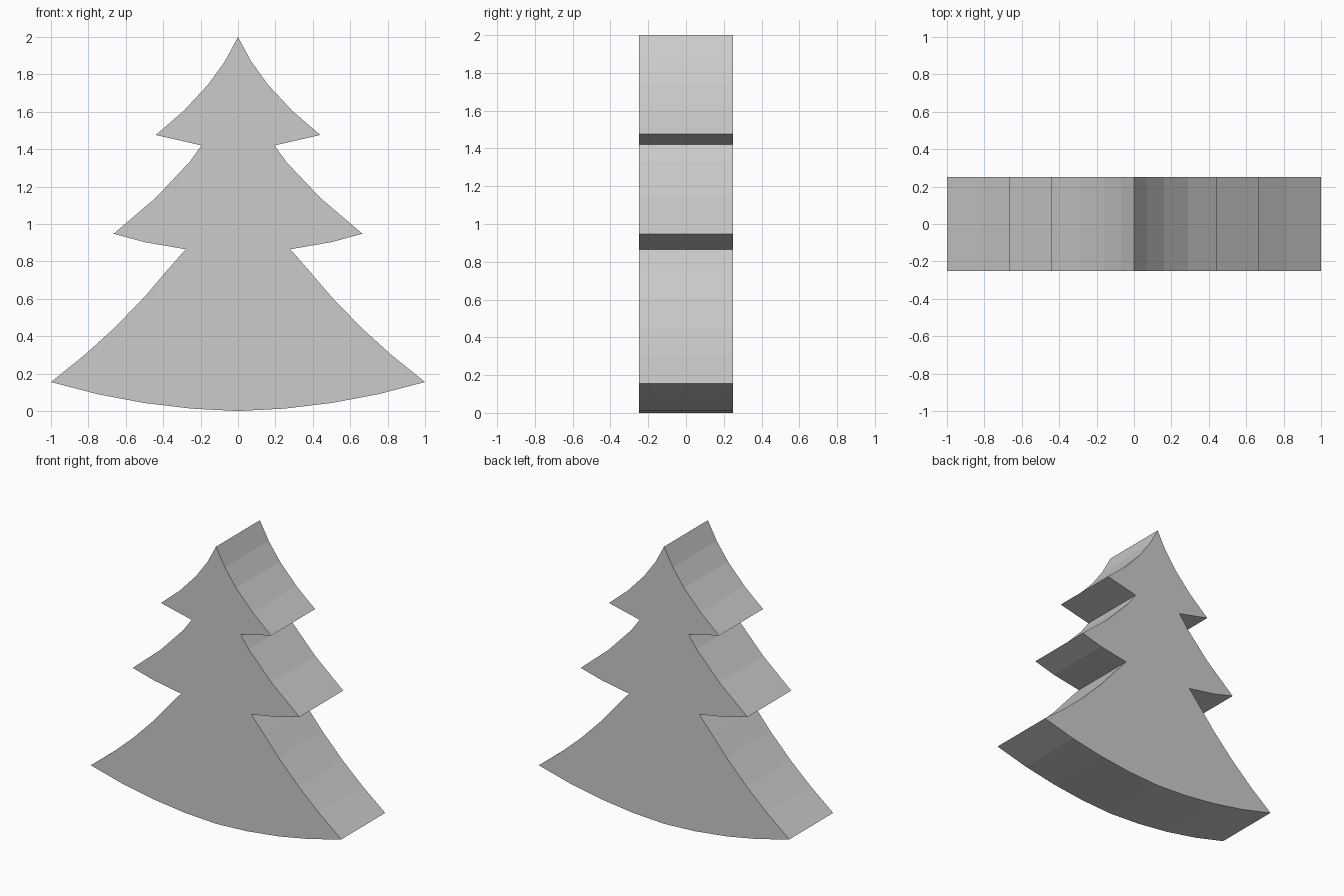
import bpy
import bmesh

if "Cube" in bpy.data.objects:
    bpy.data.objects.remove(bpy.data.objects["Cube"])

HALF_DEPTH = 0.25

# Right half of the outline, from the bottom centre up to the tip
right = [
    (0, 0), (0.25, 0.013), (0.5, 0.043), (0.75, 0.09), (1, 0.155),   # curved base
    (0.82, 0.3), (0.66, 0.445), (0.5, 0.61), (0.385, 0.745), (0.28, 0.865),  # lower tier
    (0.5, 0.903), (0.665, 0.948),                                    # middle underside
    (0.44, 1.14), (0.26, 1.33), (0.195, 1.42),                       # middle tier
    (0.44, 1.476),                                                   # top underside
    (0.29, 1.605), (0.16, 1.745), (0.07, 1.87), (0, 2),              # top tier
]
outline = right + [(-x, z) for x, z in right[-2:0:-1]]

# Extrude the outline through the depth
bm = bmesh.new()
front = bm.faces.new([bm.verts.new((x, -HALF_DEPTH, z)) for x, z in outline])
result = bmesh.ops.extrude_face_region(bm, geom=[front], use_keep_orig=True)
moved = [g for g in result["geom"] if isinstance(g, bmesh.types.BMVert)]
bmesh.ops.translate(bm, verts=moved, vec=(0, 2 * HALF_DEPTH, 0))
bmesh.ops.recalc_face_normals(bm, faces=bm.faces)

mesh = bpy.data.meshes.new("fir_tree")
bm.to_mesh(mesh)
bm.free()
tree = bpy.data.objects.new("fir_tree", mesh)
bpy.context.collection.objects.link(tree)
